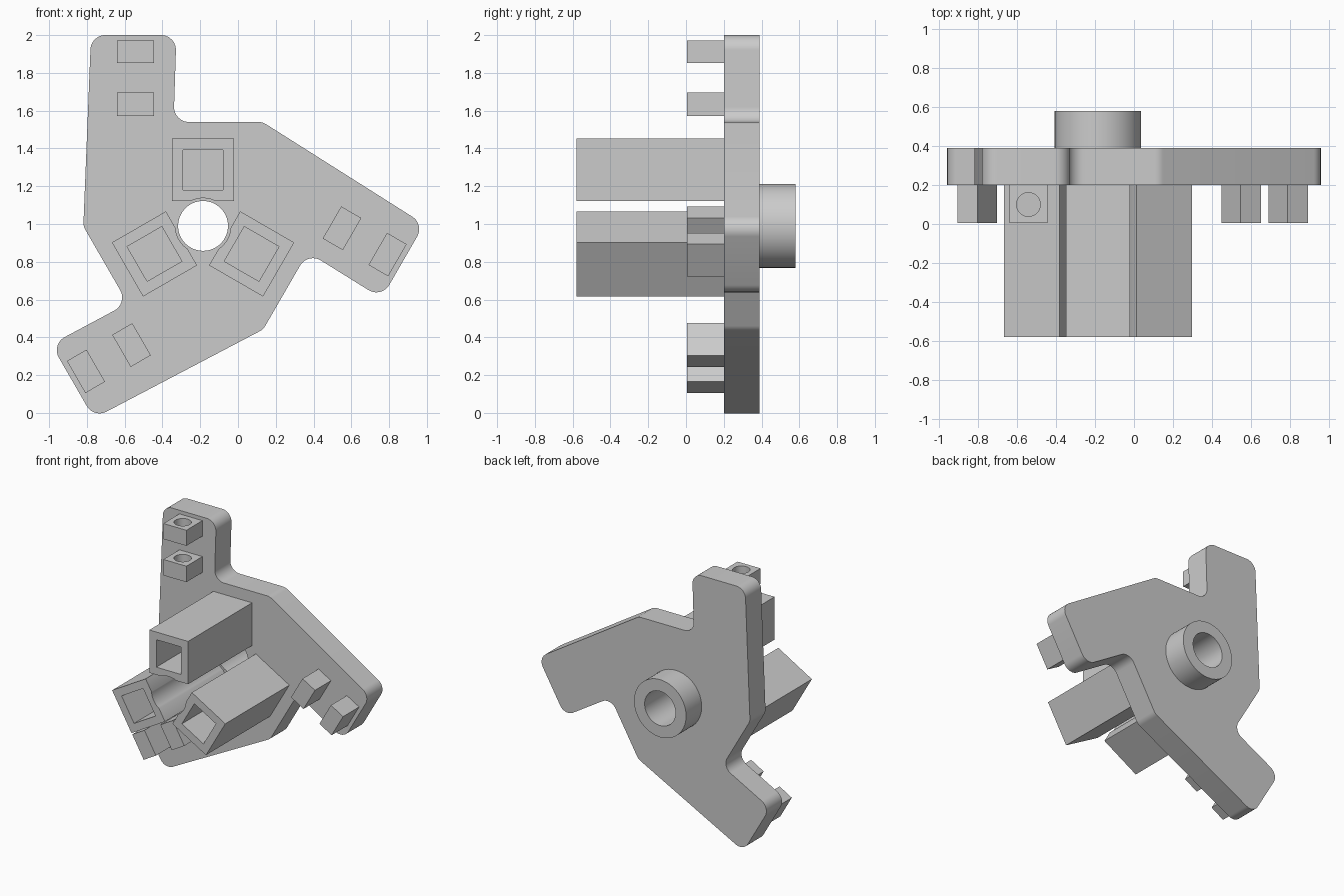
import bpy, bmesh
from math import radians, tan, pi
from mathutils import Matrix, Vector

if "Cube" in bpy.data.objects:
    bpy.data.objects.remove(bpy.data.objects["Cube"])

HUB = Vector((-0.185, 0, 0.99))       # axis of the three-fold symmetry
FRONT, BACK = 0.2, 0.39               # plate faces along y
TURNS = {"top": 0, "right": 120, "left": -120}

grey = bpy.data.materials.new("plain grey")
grey.use_nodes = True
colour = (0.6, 0.6, 0.6, 1)
grey.diffuse_color = colour
grey.node_tree.nodes["Principled BSDF"].inputs["Base Color"].default_value = colour


def turn(degrees):
    return Matrix.Translation(HUB) @ Matrix.Rotation(radians(degrees), 4, 'Y') @ Matrix.Translation(-HUB)


def finish(name, bm, matrix=Matrix()):
    bm.transform(matrix)
    bmesh.ops.recalc_face_normals(bm, faces=bm.faces)
    mesh = bpy.data.meshes.new(name)
    bm.to_mesh(mesh)
    bm.free()
    mesh.materials.append(grey)
    obj = bpy.data.objects.new(name, mesh)
    bpy.context.collection.objects.link(obj)
    return obj


def box(name, low, high, matrix=Matrix()):
    low, high = Vector(low), Vector(high)
    bm = bmesh.new()
    bmesh.ops.create_cube(bm, size=1)
    fit = Matrix.Translation((low + high) / 2) @ Matrix.Diagonal((*(high - low), 1))
    return finish(name, bm, matrix @ fit)


def cylinder(name, centre, radius, depth, axis='Y', matrix=Matrix()):
    bm = bmesh.new()
    bmesh.ops.create_cone(bm, cap_ends=True, segments=64, radius1=radius, radius2=radius, depth=depth)
    tilt = Matrix.Rotation(pi / 2, 4, 'X') if axis == 'Y' else Matrix()
    return finish(name, bm, matrix @ Matrix.Translation(centre) @ tilt)


def cut(obj, cutter):
    cutter.hide_render = True
    mod = obj.modifiers.new("cut", 'BOOLEAN')
    mod.operation, mod.solver, mod.object = 'DIFFERENCE', 'EXACT', cutter
    bpy.context.view_layer.objects.active = obj
    bpy.ops.object.modifier_apply(modifier=mod.name)
    bpy.data.objects.remove(cutter)


def smooth(obj):
    bpy.ops.object.select_all(action='DESELECT')
    obj.select_set(True)
    bpy.context.view_layer.objects.active = obj
    bpy.ops.object.shade_smooth_by_angle(angle=radians(30))


def rounded(corners, radius, steps=8):
    """Replace each corner of a closed outline with a tangent curve."""
    result = []
    for i, p in enumerate(corners):
        a = (corners[i - 1] - p).normalized()
        b = (corners[(i + 1) % len(corners)] - p).normalized()
        half = a.angle(b) / 2
        reach = radius / tan(half)
        centre = p + (a + b).normalized() * (reach ** 2 + radius ** 2) ** 0.5
        start, end = p + a * reach - centre, p + b * reach - centre
        for s in range(steps + 1):
            spoke = start.lerp(end, s / steps).normalized() * radius
            result.append(centre + spoke)
    return result


# Three-armed plate, one arm outline repeated around the hub
arm = [(-0.778, 2.0), (-0.326, 2.0), (-0.341, 1.54), (0.13, 1.54)]
corners = [turn(d) @ Vector((x, FRONT, z)) for d in (0, 120, 240) for x, z in arm]
bm = bmesh.new()
face = bm.faces.new([bm.verts.new(p) for p in rounded(corners, 0.078)])
new = bmesh.ops.extrude_face_region(bm, geom=[face])["geom"]
bmesh.ops.translate(bm, vec=(0, BACK - FRONT, 0), verts=[v for v in new if isinstance(v, bmesh.types.BMVert)])
plate = finish("plate", bm)
cut(plate, cylinder("bore_cutter", HUB, 0.132, 4))
smooth(plate)

# Round collar behind the plate
collar = cylinder("rear_collar", HUB + Vector((0, (BACK + 0.58) / 2, 0)), 0.222, 0.58 - BACK)
cut(collar, cylinder("bore_cutter", HUB, 0.132, 4))
smooth(collar)

for side, degrees in TURNS.items():
    spin = turn(degrees)
    # Square tube with a scalloped inner side
    tube = box(side + "_square_tube", (-0.35, -0.58, 1.122), (-0.02, FRONT, 1.452), spin)
    cut(tube, box("socket_cutter", (-0.291, -1, 1.181), (-0.079, FRONT - 0.002, 1.393), spin))
    cut(tube, cylinder("scallop_cutter", HUB, 0.147, 4))
    smooth(tube)
    # Pair of drilled lugs near the arm tip
    for place, low, high in (("inner", 1.572, 1.695), ("outer", 1.852, 1.972)):
        lug = box(f"{side}_{place}_lug", (-0.64, 0.005, low), (-0.444, FRONT, high), spin)
        cut(lug, cylinder("lug_cutter", (-0.542, 0.1, low), 0.061, 0.6, 'Z', spin))
        smooth(lug)
